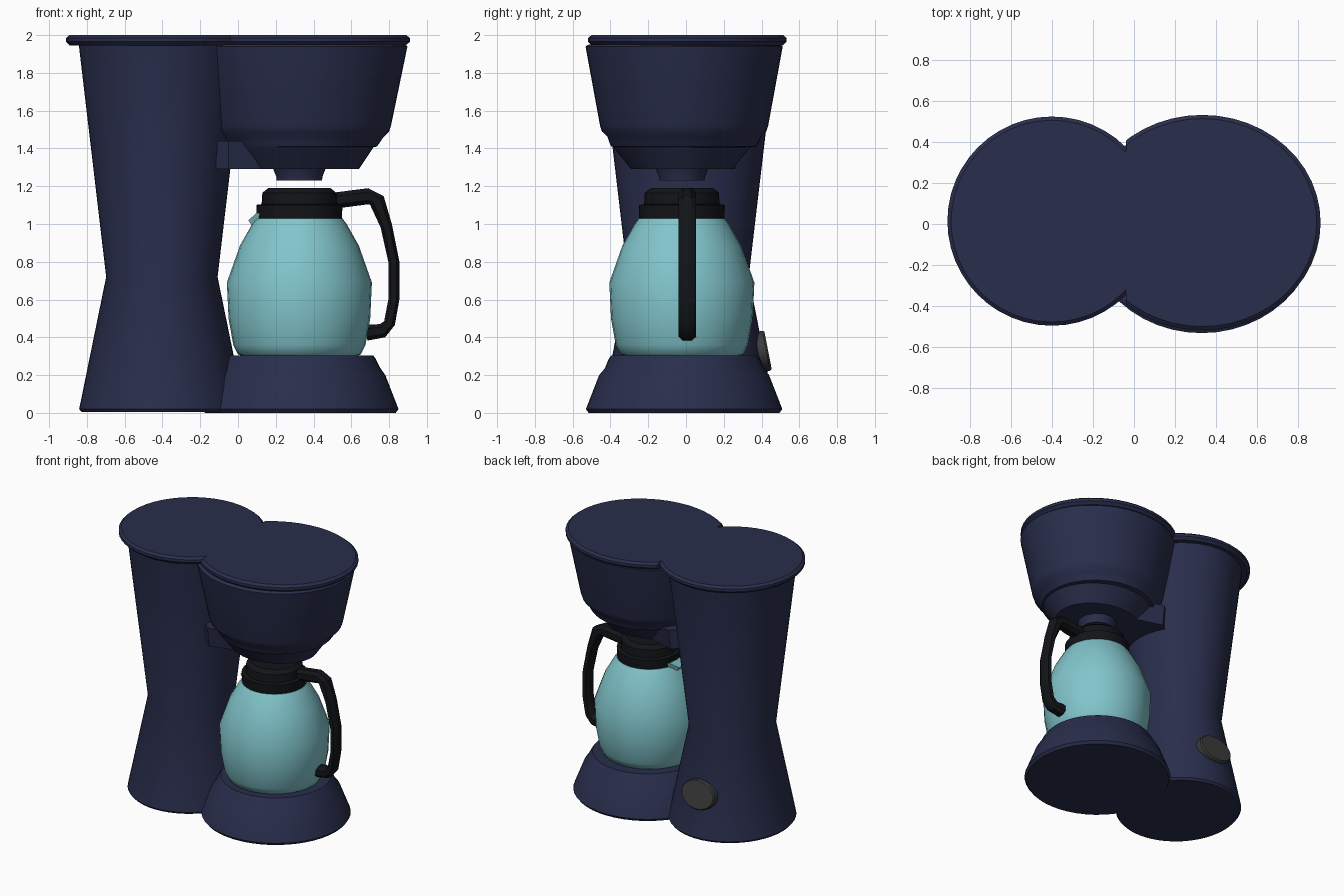
import bpy, bmesh, math
from mathutils import Vector, Matrix

if "Cube" in bpy.data.objects:
    bpy.data.objects.remove(bpy.data.objects["Cube"])


def colour(name, rgb):
    m = bpy.data.materials.new(name)
    m.diffuse_color = (*rgb, 1)
    m.use_nodes = True
    m.node_tree.nodes["Principled BSDF"].inputs["Base Color"].default_value = m.diffuse_color
    return m


NAVY = colour("navy_plastic", (0.022, 0.027, 0.072))
TEAL = colour("teal_glass", (0.22, 0.56, 0.60))
BLACK = colour("black_plastic", (0.006, 0.007, 0.009))
GREY = colour("grey_plastic", (0.045, 0.045, 0.048))


def finish(name, bm, mat, angle=30):
    bmesh.ops.recalc_face_normals(bm, faces=bm.faces)
    me = bpy.data.meshes.new(name)
    bm.to_mesh(me)
    bm.free()
    me.materials.append(mat)
    ob = bpy.data.objects.new(name, me)
    bpy.context.collection.objects.link(ob)
    bpy.ops.object.select_all(action='DESELECT')
    ob.select_set(True)
    bpy.context.view_layer.objects.active = ob
    bpy.ops.object.shade_smooth_by_angle(angle=math.radians(angle))
    return ob


def loft(bm, rings):
    """Skin equal-length rings of points and cap both ends."""
    loops = [[bm.verts.new(p) for p in ring] for ring in rings]
    n = len(loops[0])
    for a, b in zip(loops, loops[1:]):
        for i in range(n):
            j = (i + 1) % n
            bm.faces.new((a[i], a[j], b[j], b[i]))
    bm.faces.new(loops[0])
    bm.faces.new(loops[-1])


def turned(name, centre, profile, mat, sides=48, cut=None, angle=30):
    """Elliptical lathe: profile rows are (rx, ry, z); cut=(x, side) trims it."""
    bm = bmesh.new()
    turns = [math.tau * i / sides for i in range(sides)]
    loft(bm, [[(centre[0] + rx * math.cos(t), centre[1] + ry * math.sin(t), z)
               for t in turns] for rx, ry, z in profile])
    if cut:
        geom = bm.verts[:] + bm.edges[:] + bm.faces[:]
        bmesh.ops.bisect_plane(bm, geom=geom, plane_co=(cut[0], 0, 0),
                               plane_no=(cut[1], 0, 0), clear_outer=True)
        bmesh.ops.holes_fill(bm, edges=[e for e in bm.edges if e.is_boundary])
    return finish(name, bm, mat, angle)


COL = (-0.403, 0.012)
BREW = (0.33, -0.01)
POT = (0.325, -0.022)

# Water tank column with a narrow waist
turned("tank_column", COL, [
    (0.425, 0.445, 0.004), (0.438, 0.458, 0.02), (0.295, 0.32, 0.72),
    (0.44, 0.465, 1.95)], NAVY, angle=25)

# Two lids meeting along a straight seam
turned("tank_lid", (-0.40, 0.014), [
    (0.49, 0.49, 1.945), (0.51, 0.51, 1.965), (0.51, 0.51, 1.985),
    (0.492, 0.492, 2.0)], NAVY, cut=(-0.04, 1))
turned("filter_lid", (0.333, 0.007), [
    (0.555, 0.505, 1.945), (0.577, 0.525, 1.965), (0.577, 0.525, 1.985),
    (0.558, 0.507, 2.0)], NAVY, cut=(-0.04, -1))

# Warming base
turned("warming_base", BREW, [
    (0.505, 0.505, 0.0), (0.52, 0.52, 0.02), (0.45, 0.45, 0.20),
    (0.425, 0.42, 0.235), (0.40, 0.40, 0.285), (0.385, 0.385, 0.305),
    (0.35, 0.35, 0.305)], NAVY)

# Filter basket, funnel and drip spout
turned("filter_basket", BREW, [
    (0.38, 0.35, 1.405), (0.405, 0.385, 1.41), (0.42, 0.395, 1.43),
    (0.44, 0.405, 1.46), (0.47, 0.435, 1.49), (0.48, 0.445, 1.52),
    (0.567, 0.522, 1.94), (0.55, 0.505, 1.95)], NAVY)
turned("funnel", POT, [(0.315, 0.268, 1.29), (0.395, 0.365, 1.41)], NAVY)
turned("drip_spout", POT, [
    (0.12, 0.12, 1.23), (0.122, 0.122, 1.25), (0.14, 0.14, 1.295)], NAVY)

# Bridge between funnel and column
bm = bmesh.new()
loft(bm, [[(-0.05, -w1 - 0.01, z), (0.25, -w2 - 0.01, z), (0.25, w2 - 0.01, z),
           (-0.05, w1 - 0.01, z), (-0.15, 0.18, z), (-0.15, -0.2, z)]
          for w1, w2, z in ((0.27, 0.18, 1.29), (0.29, 0.22, 1.44))])
finish("funnel_bridge", bm, NAVY)

# Glass pot
turned("carafe", POT, [(r, r, z) for r, z in (
    (0.31, 0.303), (0.325, 0.31), (0.35, 0.36), (0.375, 0.50), (0.384, 0.69),
    (0.315, 0.885), (0.25, 1.0), (0.228, 1.03))], TEAL, sides=32, angle=40)

# Carafe lid in stacked steps
turned("carafe_lid", POT, [(r, r, z) for r, z in (
    (0.225, 1.02), (0.228, 1.10), (0.20, 1.105), (0.196, 1.165),
    (0.165, 1.19))], BLACK, sides=32)
turned("carafe_lid_lip", (0.16, POT[1]), [
    (0.06, 0.09, 1.06), (0.06, 0.09, 1.102)], BLACK, sides=12)

# Pouring lip of the glass
bm = bmesh.new()
loft(bm, [[(0.055, -0.05, 1.02), (0.10, -0.10, 1.06), (0.16, -0.12, 1.05),
           (0.14, -0.10, 0.98), (0.075, -0.05, 0.99)],
          [(0.055, 0.006, 1.02), (0.10, 0.056, 1.06), (0.16, 0.076, 1.05),
           (0.14, 0.056, 0.98), (0.075, 0.006, 0.99)]])
finish("pouring_lip", bm, TEAL)

# Handle: chamfered section swept along a bent path of (x, z, thickness)
path = [(0.48, 1.12, 0.085), (0.69, 1.147, 0.085), (0.735, 1.125, 0.085),
        (0.785, 0.99, 0.062), (0.825, 0.80, 0.058), (0.825, 0.60, 0.058),
        (0.802, 0.475, 0.06), (0.765, 0.435, 0.075), (0.68, 0.425, 0.085)]
section = [(-0.5, -0.25), (-0.25, -0.5), (0.25, -0.5), (0.5, -0.25),
           (0.5, 0.25), (0.25, 0.5), (-0.25, 0.5), (-0.5, 0.25)]
bm = bmesh.new()
rings = []
for i, (x, z, thick) in enumerate(path):
    a, b = path[max(i - 1, 0)], path[min(i + 1, len(path) - 1)]
    d = Vector((b[0] - a[0], b[1] - a[1])).normalized()
    rings.append([(x - d.y * u * thick, 0.007 + v * 0.092, z + d.x * u * thick)
                  for u, v in section])
loft(bm, rings)
finish("carafe_handle", bm, BLACK, angle=35)

# Power switch, a tilted oval on the back of the column
bm = bmesh.new()
place = (Matrix.Translation((-0.40, 0.405, 0.325))
         @ Matrix.Rotation(math.radians(-79), 4, 'X'))
turns = [math.tau * i / 32 for i in range(32)]
loft(bm, [[place @ Vector((0.14 * s * math.cos(t), 0.108 * s * math.sin(t), h))
           for t in turns] for s, h in ((1, -0.05), (1, 0.02), (0.94, 0.03))])
finish("power_switch", bm, GREY)
